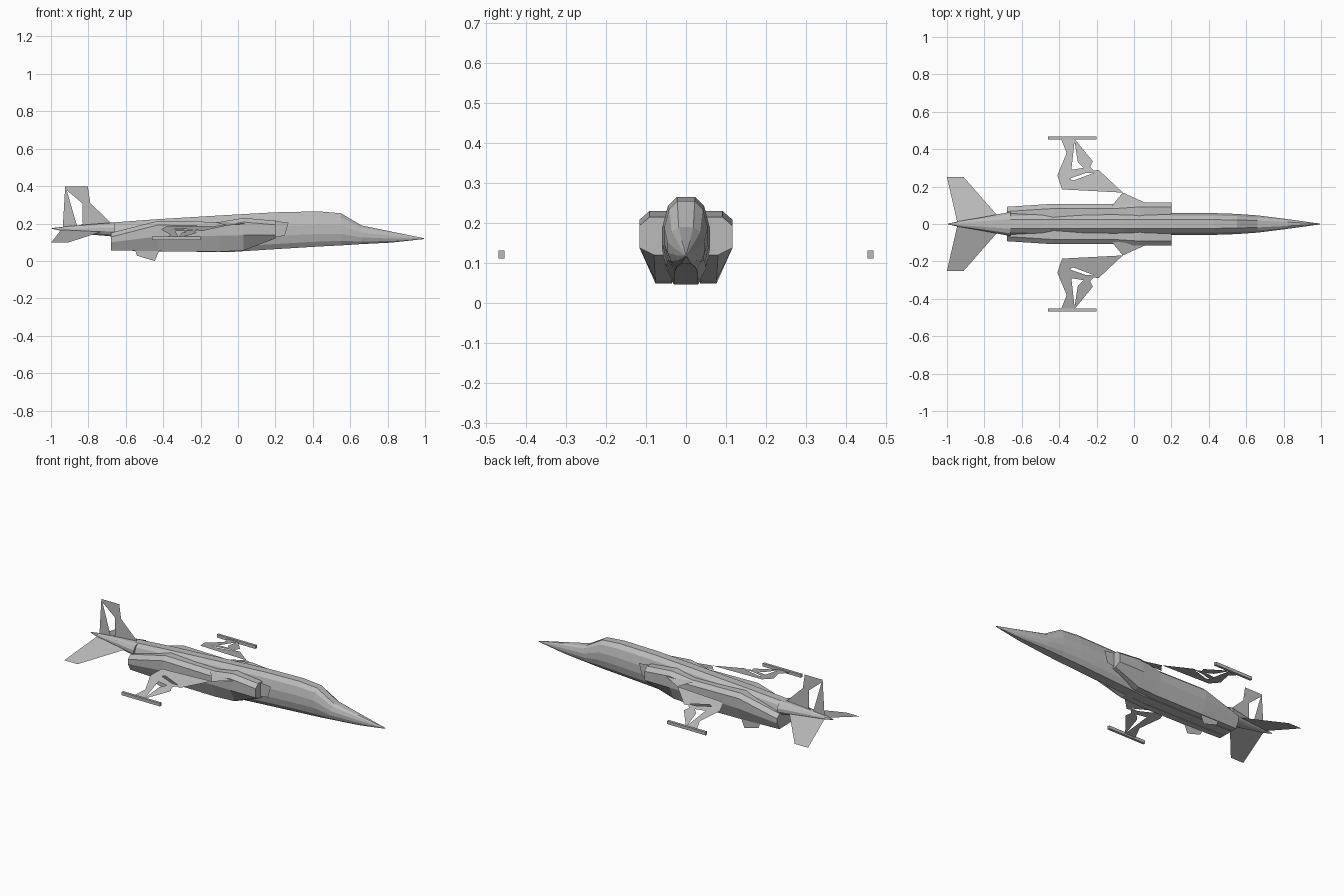
import bpy, bmesh

grey = bpy.data.materials.new("airframe grey")
grey.diffuse_color = (0.5, 0.5, 0.5, 1)


def finish(name, bm, mirror=False):
    """Turn a bmesh into a named grey object, optionally mirrored across y."""
    me = bpy.data.meshes.new(name)
    bm.to_mesh(me)
    bm.free()
    me.materials.append(grey)
    ob = bpy.data.objects.new(name, me)
    bpy.context.collection.objects.link(ob)
    if mirror:
        m = ob.modifiers.new("Mirror", "MIRROR")
        m.use_axis = (False, True, False)
    return ob


def loft(name, rings, mirror=False):
    """Skin closed rings of points and cap both ends."""
    bm = bmesh.new()
    vs = [[bm.verts.new(p) for p in r] for r in rings]
    n = len(rings[0])
    for a, b in zip(vs, vs[1:]):
        for i in range(n):
            j = (i + 1) % n
            bm.faces.new((a[i], a[j], b[j], b[i]))
    bm.faces.new(vs[0])
    bm.faces.new(vs[-1])
    bmesh.ops.recalc_face_normals(bm, faces=bm.faces)
    return finish(name, bm, mirror)


def sheet(name, loops, place, mirror=False):
    """Flat panel: first loop is the outline, further loops are cut-outs."""
    bm = bmesh.new()
    for lp in loops:
        v = [bm.verts.new((a, b, 0)) for a, b in lp]
        for i in range(len(v)):
            bm.edges.new((v[i - 1], v[i]))
    bmesh.ops.triangle_fill(bm, edges=bm.edges[:], use_beauty=True, normal=(0, 0, 1))
    for v in bm.verts:
        v.co = place(v.co.x, v.co.y)
    return finish(name, bm, mirror)


# Fuselage: x, half width, top z, bottom z
SECTION = [(0.4, 1), (0.78, 0.88), (1, 0.62), (1, 0.36), (0.82, 0.14), (0.5, 0)]


def hull_ring(x, w, top, bot):
    half = [(w * a, bot + (top - bot) * b) for a, b in SECTION]
    return [(x, y, z) for y, z in half] + [(x, -y, z) for y, z in reversed(half)]


loft("fuselage", [hull_ring(*s) for s in [
    (0.995, 0.002, 0.122, 0.117), (0.82, 0.026, 0.157, 0.098),
    (0.66, 0.046, 0.190, 0.090), (0.55, 0.054, 0.255, 0.083),
    (0.43, 0.058, 0.265, 0.077), (0.20, 0.060, 0.260, 0.063),
    (-0.05, 0.060, 0.246, 0.047), (-0.45, 0.062, 0.222, 0.052),
    (-0.68, 0.058, 0.205, 0.057)]])

# Tail boom above the exhausts
loft("tail_boom", [hull_ring(*s) for s in [
    (-0.66, 0.065, 0.206, 0.130), (-0.80, 0.038, 0.195, 0.142),
    (-0.94, 0.014, 0.182, 0.160), (-0.995, 0.002, 0.176, 0.172)]])


# Intake and engine housings: x, outer y, top z, side z, bottom y, bottom z
def duct_ring(x, yo, top, side, yb, bot):
    return [(x, 0.035, top), (x, yo - 0.025, top), (x, yo, top - 0.022),
            (x, yo, side), (x, yb, bot), (x, 0.035, bot)]


loft("engine_housing", [duct_ring(*s) for s in [
    (0.20, 0.116, 0.215, 0.138, 0.080, 0.120), (0.03, 0.116, 0.230, 0.138, 0.076, 0.056),
    (-0.10, 0.108, 0.208, 0.135, 0.076, 0.049), (-0.43, 0.108, 0.214, 0.130, 0.075, 0.052),
    (-0.68, 0.092, 0.150, 0.100, 0.070, 0.057)]], True)

# Splitter plate ahead of each intake
sheet("splitter_plate", [[(0.27, 0.205), (0.25, 0.135), (0.18, 0.125), (0.18, 0.215)]],
      lambda a, b: (a, 0.068, b), True)


# Drooping main wings with cut-outs
def wing_place(a, b):
    return (a, b, 0.2 - 0.233 * (b - 0.12))


sheet("wing", [
    [(-0.06, 0.168), (-0.19, 0.29), (-0.215, 0.285), (-0.235, 0.305), (-0.22, 0.335),
     (-0.318, 0.455), (-0.39, 0.455), (-0.36, 0.38), (-0.41, 0.26), (-0.385, 0.185)],
    [(-0.345, 0.242), (-0.325, 0.232), (-0.21, 0.275), (-0.26, 0.272)],
    [(-0.318, 0.44), (-0.335, 0.29), (-0.27, 0.30), (-0.30, 0.33)]], wing_place, True)
sheet("wing_root", [[(-0.12, 0.095), (-0.06, 0.168), (0.08, 0.105)]], wing_place, True)

# Wing tip rails
loft("wing_tip_rail", [[(x, 0.453, 0.112), (x, 0.468, 0.112), (x, 0.468, 0.131), (x, 0.453, 0.131)]
                       for x in (-0.46, -0.20)], True)

# Tailplanes, slanting downward
sheet("tailplane", [[(-0.70, 0.02), (-0.73, 0.045), (-0.91, 0.25), (-1.0, 0.25), (-0.945, 0.01)]],
      lambda a, b: (a, b, 0.17 - 0.29 * b), True)

# Upright tail fin with its open panel
sheet("tail_fin", [
    [(-0.924, 0.397), (-0.803, 0.397), (-0.79, 0.31), (-0.68, 0.203), (-0.76, 0.18), (-0.937, 0.175)],
    [(-0.916, 0.378), (-0.832, 0.308), (-0.830, 0.198), (-0.860, 0.185)]],
    lambda a, b: (a, 0, b))

# Small belly fins
sheet("belly_fin", [[(-0.55, 0.056), (-0.54, 0.028), (-0.445, 0.0), (-0.43, 0.035), (-0.42, 0.056)]],
      lambda a, b: (a, 0.07, b), True)
